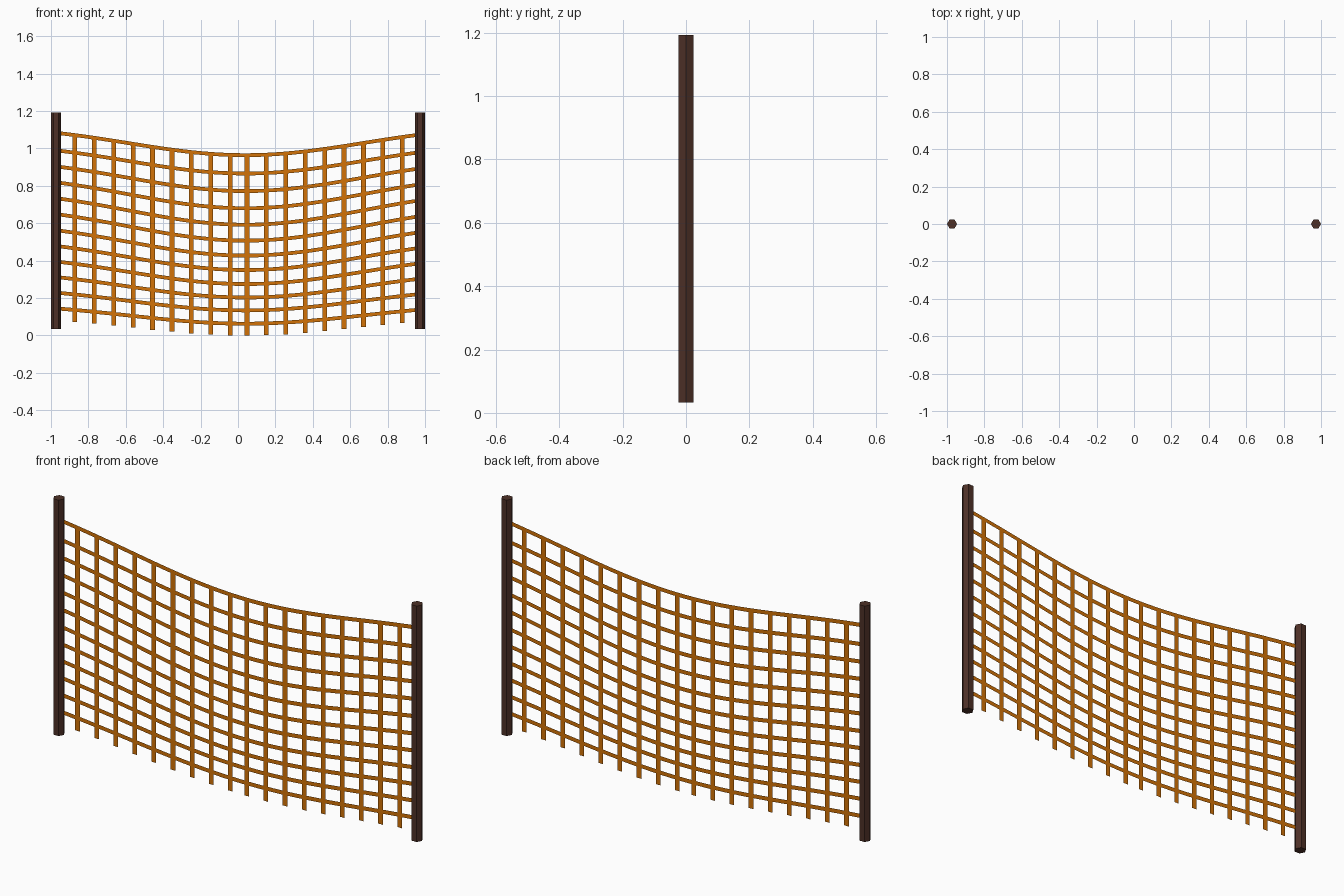
import bpy, bmesh, math

if "Cube" in bpy.data.objects:
    bpy.data.objects.remove(bpy.data.objects["Cube"])

def material(name, rgb):
    m = bpy.data.materials.new(name)
    m.diffuse_color = (*rgb, 1)
    m.use_nodes = True
    m.node_tree.nodes["Principled BSDF"].inputs["Base Color"].default_value = m.diffuse_color
    return m

wood = material("dark_wood", (0.075, 0.030, 0.020))
rope = material("orange_rope", (0.65, 0.17, 0.002))

def make_object(name, bm, mat):
    mesh = bpy.data.meshes.new(name)
    bm.to_mesh(mesh)
    bm.free()
    mesh.materials.append(mat)
    bpy.context.collection.objects.link(bpy.data.objects.new(name, mesh))

def ribbon(bm, pairs):
    # flat strip in the y = 0 plane, facing the front, from (start, end) point pairs
    rungs = [[bm.verts.new((x, 0, z)) for x, z in p] for p in pairs]
    for (a, b), (c, d) in zip(rungs, rungs[1:]):
        bm.faces.new((a, c, d, b))

def sag(x):
    # 0 at the lowest point of the net, 1 at the left post
    u = abs(x - 0.04) / 0.99
    return 0.25 * (1 - math.cos(math.pi * u)) + 0.5 * u * u

# Hexagonal posts
for side, sx in (("left", -1), ("right", 1)):
    bpy.ops.mesh.primitive_cylinder_add(vertices=6, radius=0.027, depth=1.159,
                                        location=(sx * 0.973, 0, 0.613),
                                        rotation=(0, 0, math.pi / 6))
    post = bpy.context.object
    post.name = side + "_post"
    post.data.materials.append(wood)

# Sagging horizontal strands: height at the lowest point, rise to the post
rows = [(0.964, 0.117), (0.866, 0.121), (0.772, 0.129), (0.680, 0.136),
        (0.592, 0.139), (0.507, 0.139), (0.427, 0.133), (0.350, 0.126),
        (0.275, 0.118), (0.203, 0.107), (0.134, 0.093), (0.063, 0.080)]
bm = bmesh.new()
HZ = 0.010
for low, rise in rows:
    pairs = []
    for i in range(41):
        x = -0.965 + 1.93 * i / 40
        z = low + rise * sag(x)
        pairs.append([(x, z - HZ), (x, z + HZ)])
    ribbon(bm, pairs)
make_object("net_horizontal_strands", bm, rope)

# Vertical strands, hanging a little below the bottom row
bm = bmesh.new()
WX = 0.0125
for start in (-0.872, 0.048):
    for i in range(9):
        x = start + 0.1038 * i
        top = rows[0][0] + rows[0][1] * sag(x)
        bottom = rows[-1][0] + rows[-1][1] * sag(x) - 0.063
        ribbon(bm, [[(x + WX, z), (x - WX, z)] for z in (bottom, top)])
bmesh.ops.reverse_faces(bm, faces=[f for f in bm.faces if f.normal.y > 0])
make_object("net_vertical_strands", bm, rope)
